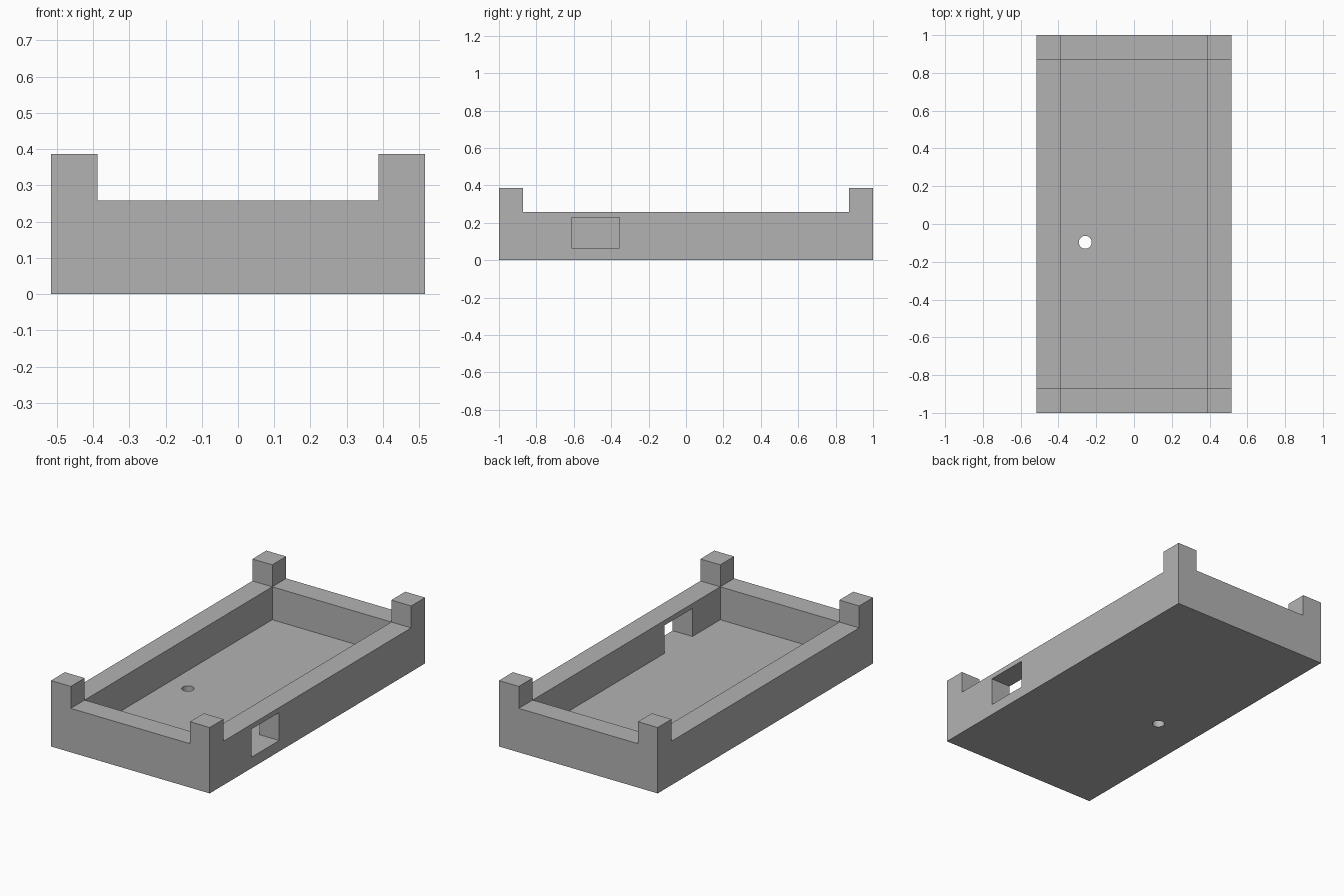
import bpy
import bmesh
from mathutils import Matrix, Vector

if "Cube" in bpy.data.objects:
    bpy.data.objects.remove(bpy.data.objects["Cube"], do_unlink=True)

U = 2 / 31                      # design module
HX, HY = 8 * U, 15.5 * U        # outer half sizes
WALL, FLOOR, RIM, POST = 2 * U, U, 4 * U, 6 * U

grey = bpy.data.materials.new("plain grey")
grey.use_nodes = True
colour = (0.45, 0.45, 0.45, 1)
grey.diffuse_color = colour
grey.node_tree.nodes["Principled BSDF"].inputs["Base Color"].default_value = colour


def finish(name, bm):
    mesh = bpy.data.meshes.new(name)
    bm.to_mesh(mesh)
    bm.free()
    mesh.materials.append(grey)
    obj = bpy.data.objects.new(name, mesh)
    bpy.context.collection.objects.link(obj)
    return obj


def box(name, low, high):
    low, high = Vector(low), Vector(high)
    bm = bmesh.new()
    place = Matrix.Translation((low + high) / 2) @ Matrix.Diagonal((*(high - low), 1))
    bmesh.ops.create_cube(bm, size=1, matrix=place)
    return finish(name, bm)


def boolean(target, tool, operation):
    mod = target.modifiers.new(tool.name, "BOOLEAN")
    mod.operation = operation
    mod.solver = "EXACT"
    mod.object = tool
    tool.hide_render = True
    tool.hide_set(True)


# Tray starts as a full-height block
tray = box("tray", (-HX, -HY, 0), (HX, HY, POST))

# Lower the rim between the corner posts, on both axes
ix, iy = HX - WALL, HY - WALL
boolean(tray, box("side_rim_cutter", (-1, -iy, RIM), (1, iy, 1)), "DIFFERENCE")
boolean(tray, box("end_rim_cutter", (-ix, -2, RIM), (ix, 2, 1)), "DIFFERENCE")

# Hollow interior
boolean(tray, box("cavity_cutter", (-ix, -iy, FLOOR), (ix, iy, 1)), "DIFFERENCE")

# Rectangular port through one long wall, level with the floor
boolean(tray, box("port_cutter", (0, -9.5 * U, FLOOR), (1, -5.5 * U, 3.55 * U)), "DIFFERENCE")

# Round hole through the floor
bm = bmesh.new()
bmesh.ops.create_cone(bm, cap_ends=True, segments=32, radius1=0.034, radius2=0.034,
                      depth=1, matrix=Matrix.Translation((-4 * U, -1.5 * U, 0)))
boolean(tray, finish("floor_hole_cutter", bm), "DIFFERENCE")

# Apply the cuts and drop the helpers
bpy.context.view_layer.update()
evaluated = tray.evaluated_get(bpy.context.evaluated_depsgraph_get())
solid = bpy.data.meshes.new_from_object(evaluated)
cutters = [mod.object for mod in tray.modifiers]
tray.modifiers.clear()
tray.data = solid
solid.name = "tray"
for cutter in cutters:
    bpy.data.objects.remove(cutter, do_unlink=True)

# Smooth only the hole wall; box edges stay sharp
bpy.context.view_layer.objects.active = tray
tray.select_set(True)
bpy.ops.object.shade_smooth_by_angle()
